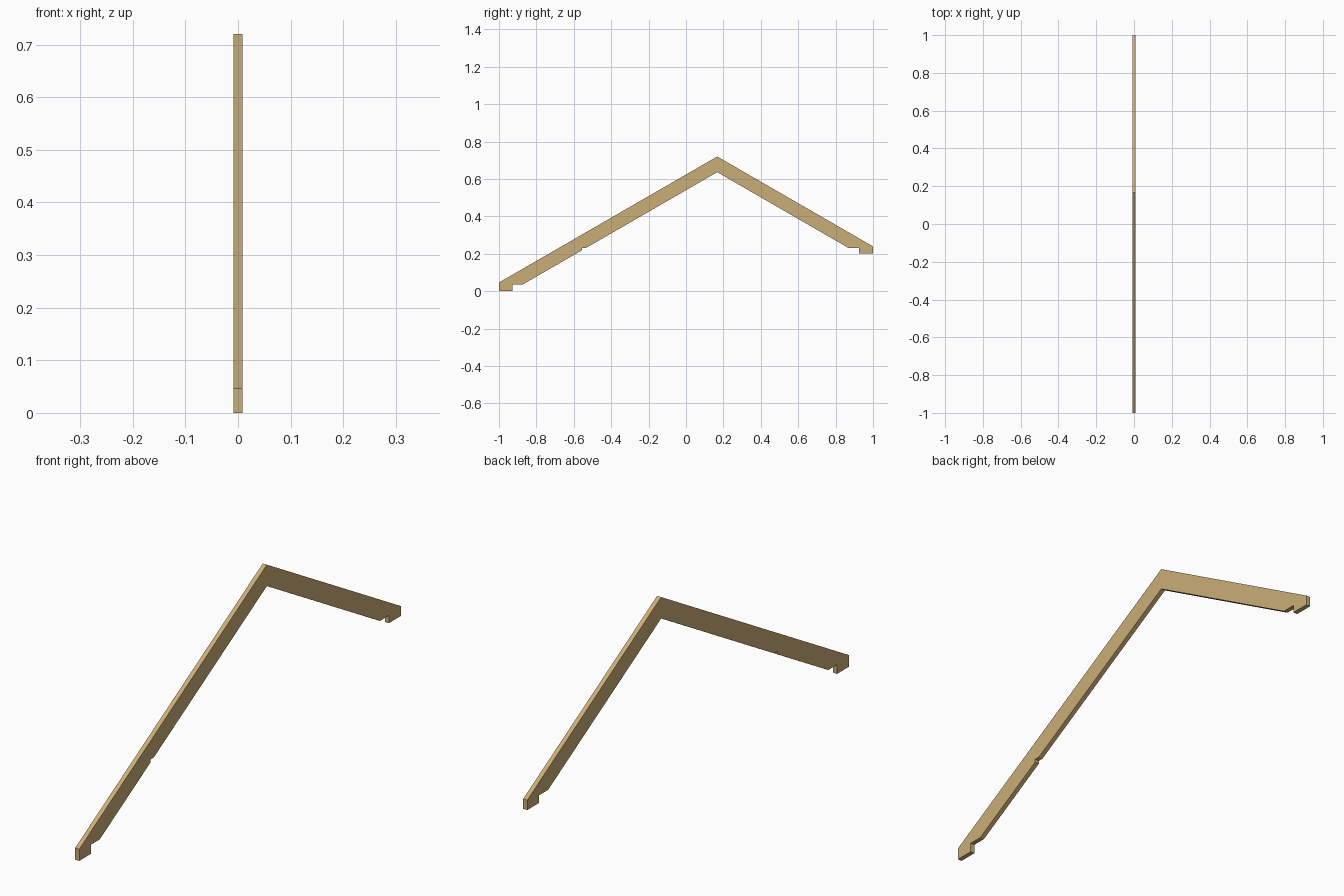
import bpy, bmesh, math

if "Cube" in bpy.data.objects:
    bpy.data.objects.remove(bpy.data.objects["Cube"])

# Proportions
HALF_T = 0.009                    # half board thickness
RIDGE_Y, TOP_Z, UNDER_Z = 0.167, 0.72, 0.636
PITCH = math.tan(math.radians(30))


def top(y):
    return TOP_Z - PITCH * abs(y - RIDGE_Y)


def under(y):
    return UNDER_Z - PITCH * abs(y - RIDGE_Y)


def under_y(z, side):
    """y where the underside reaches height z on one side of the ridge"""
    return RIDGE_Y + side * (UNDER_Z - z) / PITCH


# Rafter outline (y, z): both slopes, plumb-cut tails and seat notches
outline = [
    (-1, 0), (-0.927, 0), (-0.927, 0.036), (under_y(0.036, -1), 0.036),  # long tail
    (-0.557, under(-0.557)), (-0.557, 0.23), (under_y(0.23, -1), 0.23),  # middle notch
    (RIDGE_Y, UNDER_Z),                                                  # ridge underside
    (under_y(0.23, 1), 0.23), (0.926, 0.23), (0.926, 0.2), (1, 0.2),     # short tail
    (1, top(1)), (RIDGE_Y, TOP_Z), (-1, top(-1)),
]

# Extrude the outline across the board thickness
bm = bmesh.new()
face = bm.faces.new([bm.verts.new((-HALF_T, y, z)) for y, z in outline])
ext = bmesh.ops.extrude_face_region(bm, geom=[face])
moved = [g for g in ext["geom"] if isinstance(g, bmesh.types.BMVert)]
bmesh.ops.translate(bm, verts=moved, vec=(2 * HALF_T, 0, 0))
bmesh.ops.recalc_face_normals(bm, faces=bm.faces)

mesh = bpy.data.meshes.new("rafter_pair")
bm.to_mesh(mesh)
bm.free()
rafter = bpy.data.objects.new("rafter_pair", mesh)
bpy.context.collection.objects.link(rafter)

# Pale timber colour
wood = bpy.data.materials.new("pale_timber")
wood.diffuse_color = (0.60, 0.42, 0.19, 1)
wood.use_nodes = True
wood.node_tree.nodes["Principled BSDF"].inputs["Base Color"].default_value = wood.diffuse_color
mesh.materials.append(wood)
